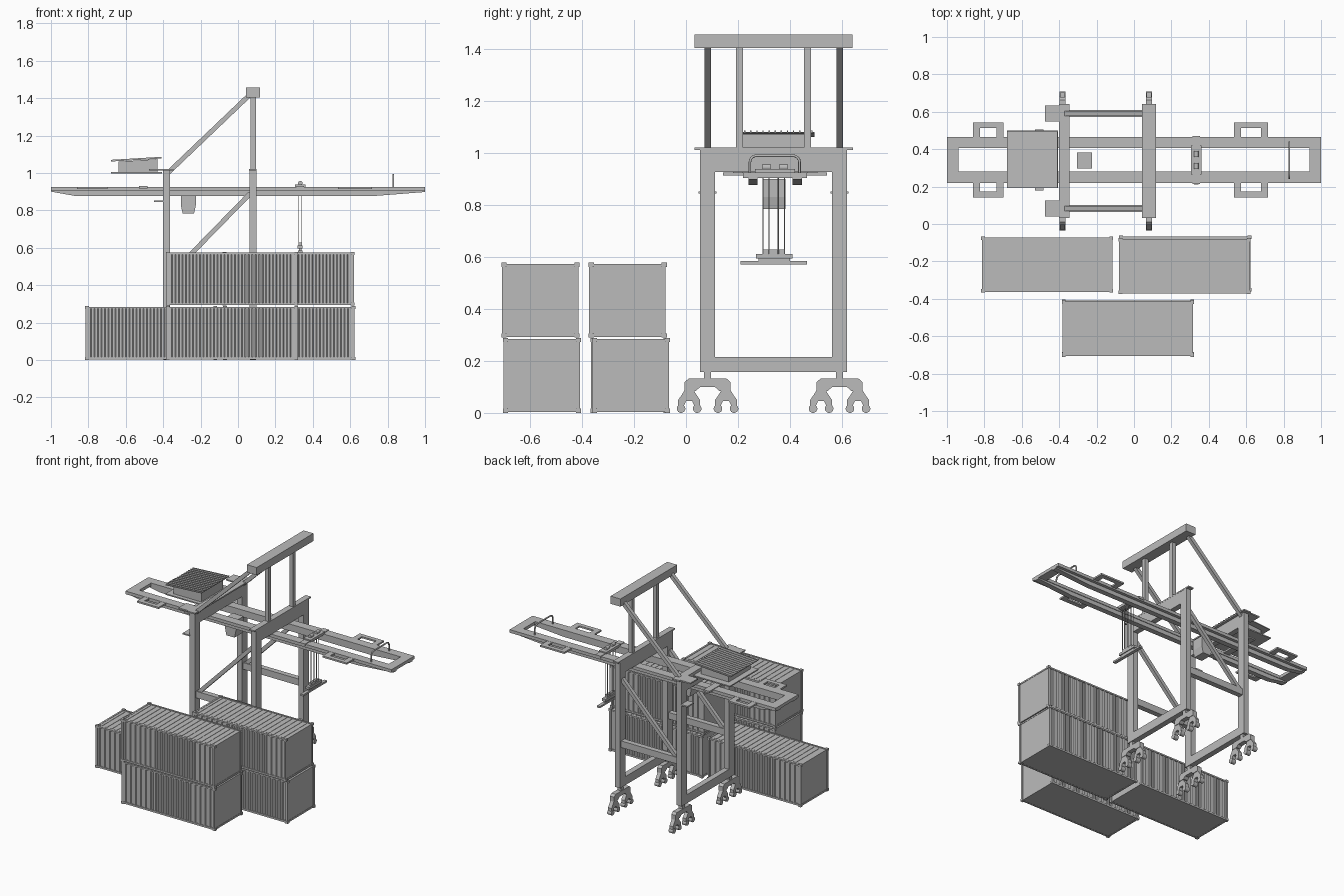
import bpy, bmesh, math
from mathutils import Vector, Matrix

if "Cube" in bpy.data.objects:
    bpy.data.objects.remove(bpy.data.objects["Cube"])

grey = bpy.data.materials.new("grey")
grey.use_nodes = True
grey.diffuse_color = (0.5, 0.5, 0.5, 1)
grey.node_tree.nodes["Principled BSDF"].inputs["Base Color"].default_value = (0.5, 0.5, 0.5, 1)


def finish(name, bm):
    bmesh.ops.recalc_face_normals(bm, faces=bm.faces)
    mesh = bpy.data.meshes.new(name)
    bm.to_mesh(mesh)
    bm.free()
    mesh.materials.append(grey)
    ob = bpy.data.objects.new(name, mesh)
    bpy.context.collection.objects.link(ob)
    return ob


def add_box(bm, x, y, z):
    mid = Vector([sum(r) / 2 for r in (x, y, z)])
    size = [r[1] - r[0] for r in (x, y, z)]
    bmesh.ops.create_cube(bm, size=1, matrix=Matrix.Translation(mid) @ Matrix.Diagonal((*size, 1)))


def boxes(name, *items):
    bm = bmesh.new()
    for item in items:
        add_box(bm, *item)
    return finish(name, bm)


def prism(name, pts, axis, a, b):
    """Extrude a 2D outline from a to b along the axis (0 = x, 1 = y, 2 = z)."""
    bm = bmesh.new()
    verts = []
    for p in pts:
        co = list(p)
        co.insert(axis, a)
        verts.append(bm.verts.new(co))
    face = bm.faces.new(verts)
    moved = bmesh.ops.extrude_face_region(bm, geom=[face])["geom"]
    shift = Vector((0, 0, 0))
    shift[axis] = b - a
    bmesh.ops.translate(bm, vec=shift, verts=[g for g in moved if isinstance(g, bmesh.types.BMVert)])
    return finish(name, bm)


def bar(name, p, q, w, sides=4):
    """Straight beam, or a round rod when it has more sides."""
    p, q = Vector(p), Vector(q)
    d = q - p
    r = w / math.sqrt(2) if sides == 4 else w / 2
    rot = d.to_track_quat("Z", "Y").to_matrix().to_4x4()
    bm = bmesh.new()
    bmesh.ops.create_cone(bm, cap_ends=True, segments=sides, radius1=r, radius2=r, depth=d.length,
                          matrix=Matrix.Translation((p + q) / 2) @ rot @ Matrix.Rotation(math.pi / 4, 4, "Z"))
    return finish(name, bm)


# Shipping containers: corrugated shell, frame and corner castings
def container(name, x0, y0, z0, length=0.70, width=0.295, height=0.288, waves=18):
    x1, y1, z1 = x0 + length, y0 + width, z0 + height
    post, lip, deep = 0.014, 0.003, 0.008
    step = (length - 2 * post) / waves
    side = []
    for i in range(waves):
        for f, d in ((0, lip), (0.35, lip), (0.5, deep), (0.85, deep)):
            side.append((x0 + post + (i + f) * step, d))
    outline = [(x0 + lip, y0 + lip)] + [(x, y0 + d) for x, d in side] + [(x1 - lip, y0 + lip)]
    outline += [(x1 - lip, y1 - lip)] + [(x, y1 - d) for x, d in reversed(side)] + [(x0 + lip, y1 - lip)]
    prism(name + "_shell", outline, 2, z0 + 0.004, z1 - 0.007)
    frame = []
    for za, zb in ((z0 + 0.003, z0 + 0.015), (z1 - 0.014, z1 - 0.004)):
        for ya in (y0 + 0.001, y1 - 0.013):
            frame.append(((x0, x1), (ya, ya + 0.012), (za, zb)))
        for xa in (x0 + 0.001, x1 - 0.013):
            frame.append(((xa, xa + 0.012), (y0, y1), (za, zb)))
    for xa in (x0, x1 - post):
        for ya in (y0, y1 - post):
            frame.append(((xa, xa + post), (ya, ya + post), (z0, z1)))
            for za in (z0, z1 - 0.016):
                frame.append(((xa - 0.002, xa + 0.018), (ya - 0.002, ya + 0.018), (za, za + 0.016)))
    boxes(name + "_frame", *frame)
    ribs = [((x0 + post + i * step, x0 + post + (i + 0.5) * step), (y0 + 0.02, y1 - 0.02),
             (z1 - 0.008, z1 - 0.005)) for i in range(waves)]
    boxes(name + "_roof_ribs", *ribs)


container("single_container", -0.815, -0.365, 0)
container("right_lower_container", -0.077, -0.36, 0)
container("right_upper_container", -0.08, -0.373, 0.29)
container("front_lower_container", -0.383, -0.703, 0)
container("front_upper_container", -0.383, -0.708, 0.29)

# Portal frames with sill and top beams
LEG_X = (-0.382, 0.08)
LEG_Y = (0.083, 0.591)
MID_Y = 0.34
for x, end in zip(LEG_X, ("rear", "boom")):
    xs = (x - 0.019, x + 0.019)
    legs = [(xs, (y - 0.029, y + 0.029), (0.157, 1.016)) for y in LEG_Y]
    boxes(end + "_portal_frame", *legs, (xs, (0.1, 0.57), (0.157, 0.215)), (xs, (0.1, 0.57), (0.927, 1.016)))
    boxes(end + "_top_plate", ((x - 0.02, x + (0.036 if x < 0 else 0.02)), (0.033, 0.642), (1.012, 1.021)))

# Side beams, braces and stays
for y in LEG_Y:
    boxes("side_beam", ((-0.37, 0.07), (y - 0.018, y + 0.018), (0.43, 0.475)))
    bar("portal_brace", (0.065, y, 0.89), (-0.37, y, 0.445), 0.025)
    bar("upper_stay", (0.065, y, 1.42), (-0.375, y, 1.0), 0.025)
    boxes("end_platform", ((-0.476, -0.4), (y - 0.042, y + 0.042), (1.012, 1.021)),
          ((-0.45, -0.4), (y - 0.035, y + 0.035), (0.844, 0.853)))

# Mast
boxes("mast_columns", *[((0.068, 0.096), (y - 0.0135, y + 0.0135), (1.01, 1.41)) for y in (0.206, 0.468)])
boxes("mast_top_beam", ((0.044, 0.118), (0.032, 0.641), (1.404, 1.456)))

# Wheel bogies under each leg
half_equalizer = [(0.045, 0.085), (0.089, 0.085), (0.089, 0.118), (0.073, 0.132)]
half_arch = [(0.028, 0.1), *half_equalizer]
half_bogie = [(0.012, 0.045), (0.02, 0.028), (0.042, 0.028), (0.042, 0.05), (0.028, 0.07), (0.016, 0.09)]


def mirrored(pts, c):
    return [(c + u, v) for u, v in pts] + [(c - u, v) for u, v in reversed(pts)]


for x in LEG_X:
    for y in LEG_Y:
        boxes("bogie_post", ((x - 0.014, x + 0.014), (y - 0.013, y + 0.013), (0.125, 0.16)))
        prism("equalizer", mirrored(half_arch, y), 0, x - 0.016, x + 0.016)
        for side in (-0.071, 0.071):
            prism("bogie", mirrored(half_bogie, y + side), 0, x - 0.013, x + 0.013)
            for off in (-0.031, 0.031):
                w = bar("wheel", (x - 0.016, y + side + off, 0.0165), (x + 0.016, y + side + off, 0.0165), 0.033, 20)
                for p in w.data.polygons:
                    p.use_smooth = len(p.vertices) == 4

# Boom: top deck ring, two tapered girders, end ties and side platforms
boxes("boom_deck", ((-1, 1), (0.22, 0.28), (0.905, 0.926)), ((-1, 1), (0.406, 0.466), (0.905, 0.926)),
      ((-1, -0.938), (0.27, 0.41), (0.905, 0.926)), ((0.938, 1), (0.27, 0.41), (0.905, 0.926)))
girder = [(-1, 0.91), (-1, 0.9), (-0.87, 0.877), (0.73, 0.877), (1, 0.898), (1, 0.91)]
for y in (0.258, 0.428):
    prism("boom_girder", girder, 1, y - 0.018, y + 0.018)
for x0, x1 in ((-0.86, -0.697), (0.535, 0.717)):
    for s in (-1, 1):
        def across(a, b):
            return tuple(sorted((0.343 + s * a, 0.343 + s * b)))
        boxes("boom_side_platform", ((x0, x1), across(0.17, 0.2), (0.914, 0.925)),
              ((x0, x0 + 0.037), across(0.12, 0.172), (0.914, 0.925)),
              ((x1 - 0.037, x1), across(0.12, 0.172), (0.914, 0.925)))

# Rounded pipe arch near the boom tip
curve = bpy.data.curves.new("arch", "CURVE")
curve.dimensions = "3D"
curve.bevel_depth = 0.005
spline = curve.splines.new("POLY")
path = [(0.246, 0.92)]
for cy, start in ((0.271, 180), (0.412, 90)):
    for k in range(5):
        a = math.radians(start - k * 22.5)
        path.append((cy + 0.025 * math.cos(a), 0.965 + 0.025 * math.sin(a)))
path.append((0.437, 0.92))
spline.points.add(len(path) - 1)
for pt, (y, z) in zip(spline.points, path):
    pt.co = (0.83, y, z, 1)
curve.materials.append(grey)
arch = bpy.data.objects.new("boom_arch", curve)
bpy.context.collection.objects.link(arch)

# Machinery house with ribbed sloping roof
boxes("house_floor", ((-0.68, -0.405), (0.193, 0.5), (0.996, 1.004)))
prism("house_body", [(-0.64, 1), (-0.43, 1), (-0.43, 1.074), (-0.64, 1.06)], 1, 0.22, 0.455)
prism("house_roof", [(-0.68, 1.061), (-0.41, 1.077), (-0.41, 1.082), (-0.68, 1.066)], 1, 0.193, 0.495)
for i in range(13):
    y = 0.2 + i * 0.0235
    prism("roof_rib", [(-0.68, 1.064), (-0.41, 1.08), (-0.41, 1.086), (-0.68, 1.07)], 1, y, y + 0.005)
boxes("house_cross_tie", ((-0.53, -0.485), (0.18, 0.506), (0.918, 0.93)))

# Operator cab
prism("operator_cab", [(-0.306, 0.9), (-0.306, 0.83), (-0.296, 0.784), (-0.235, 0.784), (-0.225, 0.83),
                       (-0.225, 0.9)], 1, 0.298, 0.382)

# Trolley, hoist ropes and spreader
boxes("trolley", ((0.306, 0.36), (0.265, 0.42), (0.92, 0.938)), ((0.312, 0.354), (0.215, 0.47), (0.915, 0.93)))
for y in (0.31, 0.375):
    bar("sheave", (0.333, y - 0.016, 0.945), (0.333, y + 0.016, 0.945), 0.024, 16)
for x in (0.325, 0.341):
    for y in (0.296, 0.32, 0.355, 0.379):
        bar("hoist_rope", (x, y, 0.6), (x, y, 0.925), 0.004, 8)
boxes("spreader_head", ((0.318, 0.346), (0.27, 0.41), (0.595, 0.612)), ((0.324, 0.341), (0.295, 0.38), (0.61, 0.628)))
boxes("spreader_bar", ((0.322, 0.344), (0.21, 0.465), (0.572, 0.584)), ((0.326, 0.34), (0.28, 0.4), (0.58, 0.6)))
